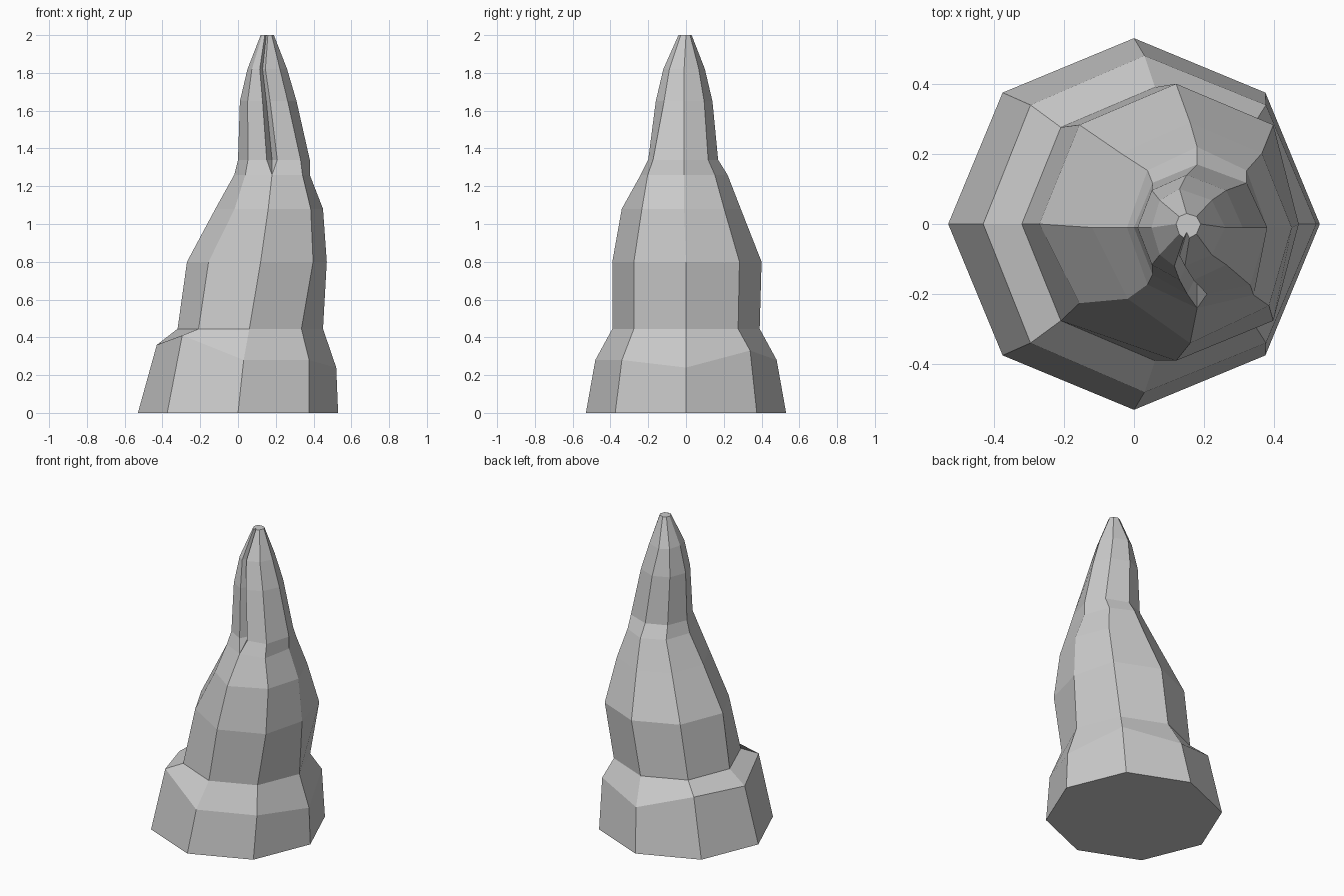
import bpy
import bmesh
from math import cos, sin, pi
from mathutils import Vector

old = bpy.data.objects.get("Cube")
if old:
    bpy.data.objects.remove(old, do_unlink=True)

SIDES = 8
NAMES = ["right", "back_right", "back", "back_left", "left", "front_left", "front", "front_right"]

# Each ring: height, ridge x, ridge y, then x min, x max, y min, y max, groove half width
RINGS = [
    (0.00, 0.00, 0.00, -0.53, 0.53, -0.53, 0.53, 0),
    (0.28, 0.03, 0.00, -0.43, 0.52, -0.48, 0.48, 0),
    (0.445, 0.06, 0.00, -0.32, 0.45, -0.39, 0.39, 0),
    (0.80, 0.12, 0.00, -0.27, 0.47, -0.39, 0.40, 0),
    (1.08, 0.16, -0.01, -0.12, 0.45, -0.34, 0.29, 0),
    (1.26, 0.18, -0.01, -0.02, 0.38, -0.24, 0.22, 0),
    (1.34, 0.18, -0.01, 0.00, 0.38, -0.20, 0.17, 0.028),
    (1.65, 0.15, -0.01, 0.01, 0.31, -0.16, 0.14, 0.02),
    (1.82, 0.13, -0.01, 0.05, 0.26, -0.12, 0.10, 0.015),
    (2.00, 0.15, 0.00, 0.12, 0.19, -0.04, 0.03, 0.008),
]

# Irregular chips: (ring, side) -> offset
CHIPS = {
    (1, "right"): (0, 0, -0.04), (1, "back_right"): (0, 0, 0.05),
    (1, "left"): (0, 0, 0.08), (1, "front_left"): (0, 0, 0.13),
    (1, "back_left"): (0, 0, 0.10),
    (3, "front_right"): (0.03, 0, 0), (3, "back_right"): (0.03, 0, 0),
    (3, "front_left"): (0, 0.05, 0), (4, "front_left"): (0.02, 0.03, 0),
    (4, "front_right"): (0.02, 0.01, 0), (5, "front_right"): (0.02, -0.03, 0),
    (6, "front_right"): (0.01, -0.03, 0),
}


def ring_points(index):
    """Octagon with its own reach on each side, and a notch at the front."""
    z, cx, cy, x0, x1, y0, y1, groove = RINGS[index]
    points = []
    for side, name in enumerate(NAMES):
        angle = 2 * pi * side / SIDES
        c, s = cos(angle), sin(angle)
        p = Vector((cx + c * (x1 - cx if c > 0 else cx - x0),
                    cy + s * (y1 - cy if s > 0 else cy - y0), z))
        p += Vector(CHIPS.get((index, name), (0, 0, 0)))
        if name == "front":
            across, inward = Vector((groove, 0, 0)), Vector((0, 2 * groove, 0))
            points += [p - across, p + inward, p + across]
        else:
            points.append(p)
    return points


# Loft the rings into one closed spire
bm = bmesh.new()
rings = [[bm.verts.new(p) for p in ring_points(i)] for i in range(len(RINGS))]
for lower, upper in zip(rings, rings[1:]):
    count = len(lower)
    for i in range(count):
        j = (i + 1) % count
        bm.faces.new((lower[i], lower[j], upper[j], upper[i]))
bm.faces.new(list(reversed(rings[0])))
bm.faces.new(rings[-1])
bmesh.ops.remove_doubles(bm, verts=bm.verts, dist=0.0005)
bmesh.ops.recalc_face_normals(bm, faces=bm.faces)

mesh = bpy.data.meshes.new("rock_spire")
bm.to_mesh(mesh)
bm.free()
spire = bpy.data.objects.new("rock_spire", mesh)
bpy.context.collection.objects.link(spire)

# Plain grey stone
stone = bpy.data.materials.new("grey_stone")
stone.use_nodes = True
colour = (0.6, 0.6, 0.6, 1)
stone.diffuse_color = colour
stone.node_tree.nodes["Principled BSDF"].inputs["Base Color"].default_value = colour
mesh.materials.append(stone)
